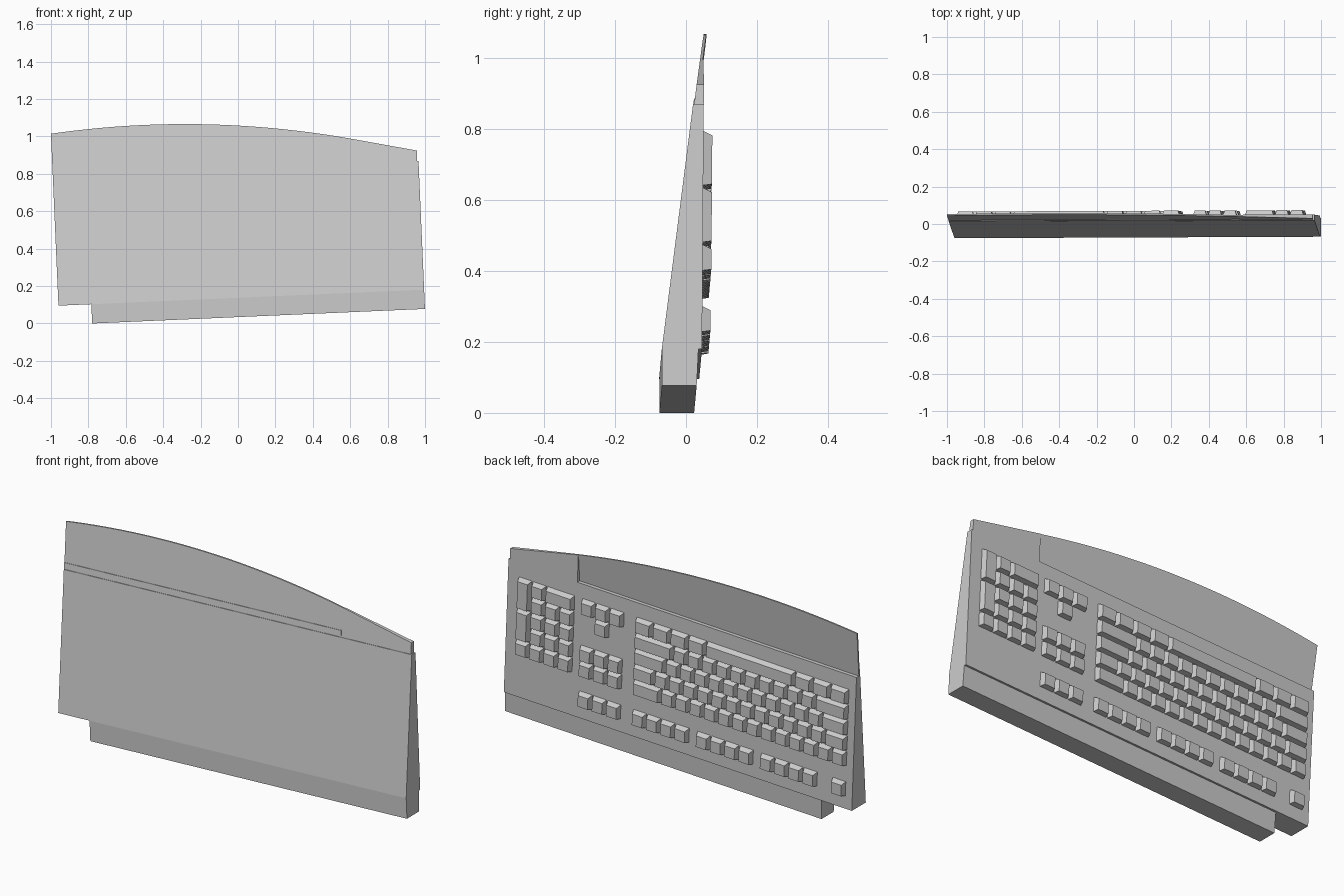
import bpy, bmesh, math
from mathutils import Vector

cube = bpy.data.objects.get("Cube")
if cube:
    bpy.data.objects.remove(cube, do_unlink=True)

grey = bpy.data.materials.new("light grey plastic")
grey.use_nodes = True
grey.diffuse_color = (0.6, 0.6, 0.6, 1)
grey.node_tree.nodes["Principled BSDF"].inputs["Base Color"].default_value = (0.6, 0.6, 0.6, 1)

TILT = math.radians(2.5)
LENGTH, DEPTH = 1.957, 0.69      # case length and case depth
PITCH, KEY_U, KEY_V = 0.08, 0.035, 0.22


def place(u, v, w):
    """Case coordinates (along, across, height) to the tilted standing pose."""
    c, s = math.cos(TILT), math.sin(TILT)
    return Vector((-0.96 + u * c - v * s, w + 0.004 * (u - LENGTH), 0.095 + u * s + v * c))


def front(v):
    return -0.068 + 0.1275 * v


def back(v):
    return 0.045 + 0.0072 * v


def add_loft(bm, loop_a, loop_b):
    """Closed solid between two matching outlines."""
    a = [bm.verts.new(place(*p)) for p in loop_a]
    b = [bm.verts.new(place(*p)) for p in loop_b]
    bm.faces.new(a)
    bm.faces.new(b[::-1])
    for i in range(len(a)):
        j = (i + 1) % len(a)
        bm.faces.new((a[j], a[i], b[i], b[j]))


def finish(name, bm):
    bmesh.ops.recalc_face_normals(bm, faces=bm.faces)
    mesh = bpy.data.meshes.new(name)
    bm.to_mesh(mesh)
    bm.free()
    mesh.materials.append(grey)
    obj = bpy.data.objects.new(name, mesh)
    bpy.context.collection.objects.link(obj)


def solid(name, loop_a, loop_b):
    bm = bmesh.new()
    add_loft(bm, loop_a, loop_b)
    finish(name, bm)


def bar(name, u0, u1, profile):
    solid(name, [(u0, v, w) for v, w in profile], [(u1, v, w) for v, w in profile])


# Wedge case and the narrower strip along its lower edge
bar("case", 0, LENGTH, [(0, front(0)), (DEPTH, front(DEPTH)), (DEPTH, back(DEPTH)), (0, back(0))])
bar("edge_strip", 0.176, LENGTH, [(0, front(0)), (0, 0.035), (-0.103, 0.03), (-0.103, -0.068)])

# Arched panel: a thin leaning plate with a thick corner block
BLOCK_U, PANEL_END = 1.57, 1.95


def arch(u):
    return 0.945 - 0.1 * (min(u, BLOCK_U) - 0.5) ** 2 - 0.225 * max(u - BLOCK_U, 0)


steps = 32
outline = [(0, DEPTH), (PANEL_END, DEPTH), (PANEL_END, arch(PANEL_END))]
outline += [(BLOCK_U * i / steps, arch(BLOCK_U * i / steps)) for i in range(steps, -1, -1)]
solid("arched_panel", [(u, v, front(v) + 0.003) for u, v in outline],
      [(u, v, front(v) + 0.011) for u, v in outline])

corner = [(BLOCK_U, DEPTH), (PANEL_END, DEPTH), (PANEL_END, arch(PANEL_END)), (BLOCK_U, arch(BLOCK_U))]
solid("panel_corner_block", [(u, v, front(v) + 0.004) for u, v in corner],
      [(u, v, back(v)) for u, v in corner])

# Hinge strip on the smooth side
bar("hinge_strip", 0, 1.558, [(0.693, front(0.693)), (0.723, front(0.723)),
                              (0.723, front(0.723) + 0.006), (0.693, front(0.693) + 0.006)])


# Keys: tapered caps, grouped by block
def add_key(bm, u, v, wide=1.0, tall=1.0):
    gap, rise = 0.003, 0.025
    u0, u1 = u + gap, u + wide * PITCH - gap
    v0, v1 = v + gap, v + tall * PITCH - gap
    base = [(u0, v0), (u1, v0), (u1, v1), (u0, v1)]
    t0, t1 = u0 + 0.009, u1 - 0.009
    top = [(t0, v0 + 0.004), (t1, v0 + 0.004), (t1, v1 - 0.013), (t0, v1 - 0.013)]
    add_loft(bm, [(a, b, back(b) - 0.002) for a, b in base],
             [(a, b, back(b) + rise) for a, b in top])


def add_row(bm, u, v, widths):
    for wide in widths:
        add_key(bm, u, v, wide)
        u += wide * PITCH


def row_v(i):
    return KEY_V + i * PITCH


bm = bmesh.new()
main_rows = [[1] * 13 + [2],
             [1.5] + [1] * 12 + [1.5],
             [1.75] + [1] * 11 + [2.25],
             [2.25] + [1] * 10 + [2.75],
             [1.25] * 3 + [6.25] + [1.25] * 4]
for i, widths in enumerate(main_rows):
    add_row(bm, KEY_U, row_v(i), widths)
finish("main_keys", bm)

NAV_U, PAD_U, FUNC_V = 1.30, 1.578, 0.063
bm = bmesh.new()
add_key(bm, KEY_U, FUNC_V)
for start in (2, 6.5, 11):
    add_row(bm, KEY_U + start * PITCH, FUNC_V, [1] * 4)
add_row(bm, NAV_U, FUNC_V, [1] * 3)
finish("function_keys", bm)

bm = bmesh.new()
for i in (0, 1, 4):
    add_row(bm, NAV_U, row_v(i), [1] * 3)
add_key(bm, NAV_U + PITCH, row_v(3))
finish("navigation_keys", bm)

bm = bmesh.new()
for i in range(4):
    add_row(bm, PAD_U, row_v(i), [1] * 3)
add_row(bm, PAD_U, row_v(4), [2, 1])
for i, tall in ((0, 1), (1, 2), (3, 2)):
    add_key(bm, PAD_U + 3 * PITCH, row_v(i), 1, tall)
finish("number_pad_keys", bm)
